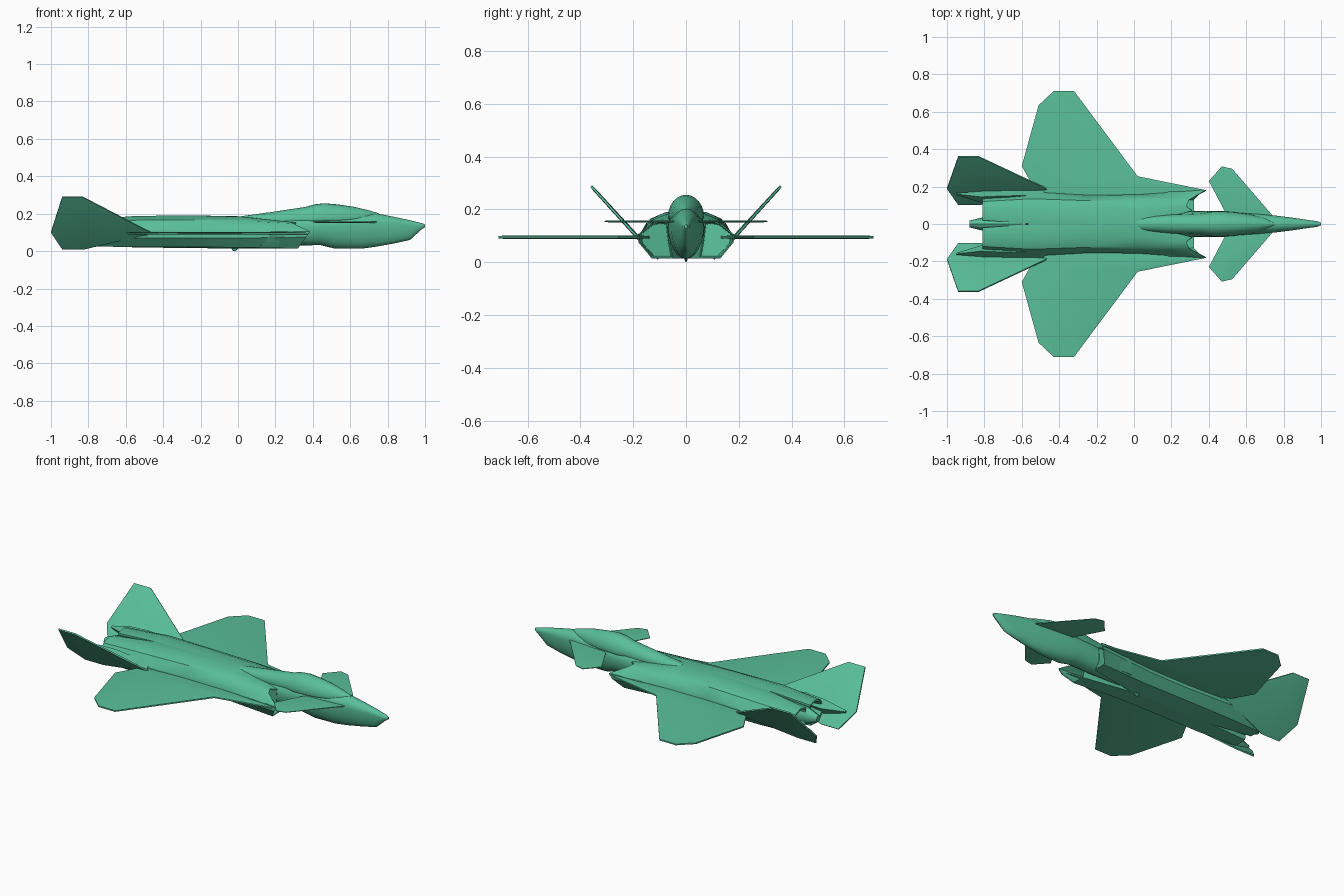
import bpy, bmesh
from math import sin, cos, pi
from mathutils import Vector

if "Cube" in bpy.data.objects:
    bpy.data.objects.remove(bpy.data.objects["Cube"])

# single body colour
paint = bpy.data.materials.new("sea_green")
paint.use_nodes = True
colour = (0.10, 0.52, 0.32, 1)
paint.diffuse_color = colour
paint.node_tree.nodes["Principled BSDF"].inputs["Base Color"].default_value = colour


def finish(name, bm, mirror=False, angle=35):
    bmesh.ops.recalc_face_normals(bm, faces=bm.faces)
    mesh = bpy.data.meshes.new(name)
    bm.to_mesh(mesh)
    bm.free()
    mesh.materials.append(paint)
    ob = bpy.data.objects.new(name, mesh)
    bpy.context.collection.objects.link(ob)
    bpy.ops.object.select_all(action='DESELECT')
    ob.select_set(True)
    bpy.context.view_layer.objects.active = ob
    bpy.ops.object.shade_smooth_by_angle(angle=angle * pi / 180)
    if mirror:
        mod = ob.modifiers.new("Mirror", 'MIRROR')
        mod.use_axis = (False, True, False)
        mod.use_mirror_merge = False
    return ob


def loft(name, rings, mirror=False, angle=35):
    """Skin closed rings of equal length and cap both ends."""
    bm = bmesh.new()
    loops = [[bm.verts.new(p) for p in ring] for ring in rings]
    n = len(loops[0])
    for a, b in zip(loops, loops[1:]):
        for i in range(n):
            j = (i + 1) % n
            bm.faces.new((a[i], a[j], b[j], b[i]))
    bm.faces.new(loops[0])
    bm.faces.new(loops[-1])
    return finish(name, bm, mirror, angle)


def plate(name, points, thickness=0.008):
    """Thin aerofoil plate with softened edges, mirrored to both sides."""
    bm = bmesh.new()
    face = bm.faces.new([bm.verts.new(p) for p in points])
    face.normal_update()
    half = face.normal * thickness / 2
    out = bmesh.ops.extrude_face_region(bm, geom=[face], use_keep_orig=True)
    new = [v for v in out["geom"] if isinstance(v, bmesh.types.BMVert)]
    for v in bm.verts:
        v.co += half if v in new else -half
    bmesh.ops.recalc_face_normals(bm, faces=bm.faces)
    sides = [f for f in bm.faces if len(f.verts) == len(points)]
    bmesh.ops.inset_individual(bm, faces=sides, thickness=0.02, depth=0.002,
                               use_even_offset=False)
    return finish(name, bm, True, 20)


def oval(x, w, top, mid, bottom, n=24):
    return [(x, w * cos(2 * pi * i / n),
             mid + sin(2 * pi * i / n) * (top - mid if i < n / 2 else mid - bottom))
            for i in range(n)]


# forward fuselage: x, half width, top, widest height, bottom
loft("forward_fuselage", [oval(*s) for s in (
    (1.0, 0.006, 0.143, 0.136, 0.128), (0.98, 0.015, 0.15, 0.135, 0.115),
    (0.92, 0.023, 0.165, 0.14, 0.06), (0.84, 0.035, 0.182, 0.145, 0.042),
    (0.74, 0.047, 0.202, 0.145, 0.024), (0.66, 0.056, 0.203, 0.14, 0.013),
    (0.52, 0.067, 0.203, 0.135, 0.013), (0.44, 0.07, 0.203, 0.13, 0.032),
    (0.3, 0.068, 0.19, 0.12, 0.03), (0.0, 0.05, 0.18, 0.11, 0.03))])

# canopy flowing into the dorsal spine
loft("canopy_and_spine", [oval(*s) for s in (
    (0.75, 0.008, 0.203, 0.19, 0.18), (0.70, 0.032, 0.218, 0.18, 0.16),
    (0.62, 0.052, 0.237, 0.175, 0.15), (0.53, 0.064, 0.25, 0.17, 0.15),
    (0.46, 0.069, 0.256, 0.17, 0.15), (0.41, 0.066, 0.25, 0.17, 0.14),
    (0.36, 0.057, 0.236, 0.17, 0.13), (0.2, 0.05, 0.212, 0.165, 0.13),
    (0.02, 0.035, 0.187, 0.165, 0.13))])


# engine nacelles: swept intake lip, hollow duct, long body, hollow nozzle
def section(x, pts):
    return [(x, y, z) for y, z in pts]


def shrink(ring, k, dx=0):
    c = sum((Vector(p) for p in ring), Vector()) / len(ring)
    return [(p[0] + dx, c.y + (p[1] - c.y) * k, c.z + (p[2] - c.z) * k) for p in ring]


lip = [(0.31, 0.07, 0.152), (0.28, 0.095, 0.156), (0.295, 0.13, 0.148),
       (0.385, 0.183, 0.105), (0.365, 0.18, 0.075), (0.32, 0.13, 0.014),
       (0.32, 0.05, 0.014), (0.3, 0.062, 0.08)]
shoulder = section(0.02, [(0, 0.186), (0.07, 0.184), (0.125, 0.162), (0.157, 0.11),
                          (0.155, 0.07), (0.11, 0.02), (0, 0.014), (0, 0.1)])
middle = section(-0.25, [(0, 0.186), (0.075, 0.191), (0.125, 0.167), (0.155, 0.11),
                         (0.153, 0.07), (0.11, 0.022), (0, 0.016), (0, 0.1)])
waist = section(-0.55, [(0, 0.18), (0.08, 0.188), (0.135, 0.165), (0.172, 0.11),
                        (0.165, 0.07), (0.11, 0.022), (0, 0.02), (0, 0.1)])
nozzle = section(-0.81, [(0.02, 0.155), (0.07, 0.168), (0.12, 0.15), (0.145, 0.11),
                         (0.14, 0.07), (0.1, 0.025), (0.025, 0.03), (0.012, 0.1)])
loft("engine_nacelles", [shrink(lip, 0.85, -0.2), shrink(lip, 0.92), lip, shoulder,
                         middle, waist, nozzle, shrink(nozzle, 0.85),
                         shrink(nozzle, 0.7, 0.12)], mirror=True)

# tail booms outside the nozzles, tapering to a point
loft("tail_booms", [[(x, y + a * w, z) for a, z in
                     ((-1, 0.1), (0, 0.1 + h), (1, 0.1), (0, 0.1 - h))]
                    for x, y, w, h in ((-0.48, 0.155, 0.025, 0.03),
                                       (-0.7, 0.15, 0.028, 0.05),
                                       (-0.82, 0.145, 0.03, 0.045),
                                       (-0.95, 0.16, 0.005, 0.008))], mirror=True)

# tail sting between the nozzles
loft("tail_sting", [oval(-0.6, 0.05, 0.17, 0.1, 0.03, 12),
                    oval(-0.81, 0.035, 0.15, 0.1, 0.05, 12),
                    oval(-0.88, 0.018, 0.12, 0.1, 0.08, 12)])

# flying surfaces
plate("wings", [(x, y, 0.095) for x, y in (
    (0.38, 0.182), (0.02, 0.255), (-0.32, 0.71), (-0.43, 0.71), (-0.51, 0.635),
    (-0.6, 0.31), (-0.55, 0.22), (-0.48, 0.1), (0.0, 0.1), (0.2, 0.15))])
plate("canards", [(x, y, 0.155) for x, y in (
    (0.75, 0.035), (0.525, 0.295), (0.47, 0.308), (0.4, 0.23), (0.495, 0.05))], 0.004)
plate("canted_tail_fins", [
    (-0.46, 0.186, 0.097), (-0.83, 0.36, 0.289), (-0.94, 0.36, 0.289),
    (-1.0, 0.19, 0.101), (-0.94, 0.105, 0.012), (-0.82, 0.105, 0.012)])

# small belly blade
loft("belly_blade", [oval(x, w, 0.03, 0.015, b, 8) for x, w, b in
                     ((0.0, 0.004, 0.012), (-0.012, 0.006, 0.0),
                      (-0.025, 0.006, 0.0), (-0.035, 0.003, 0.012))])
